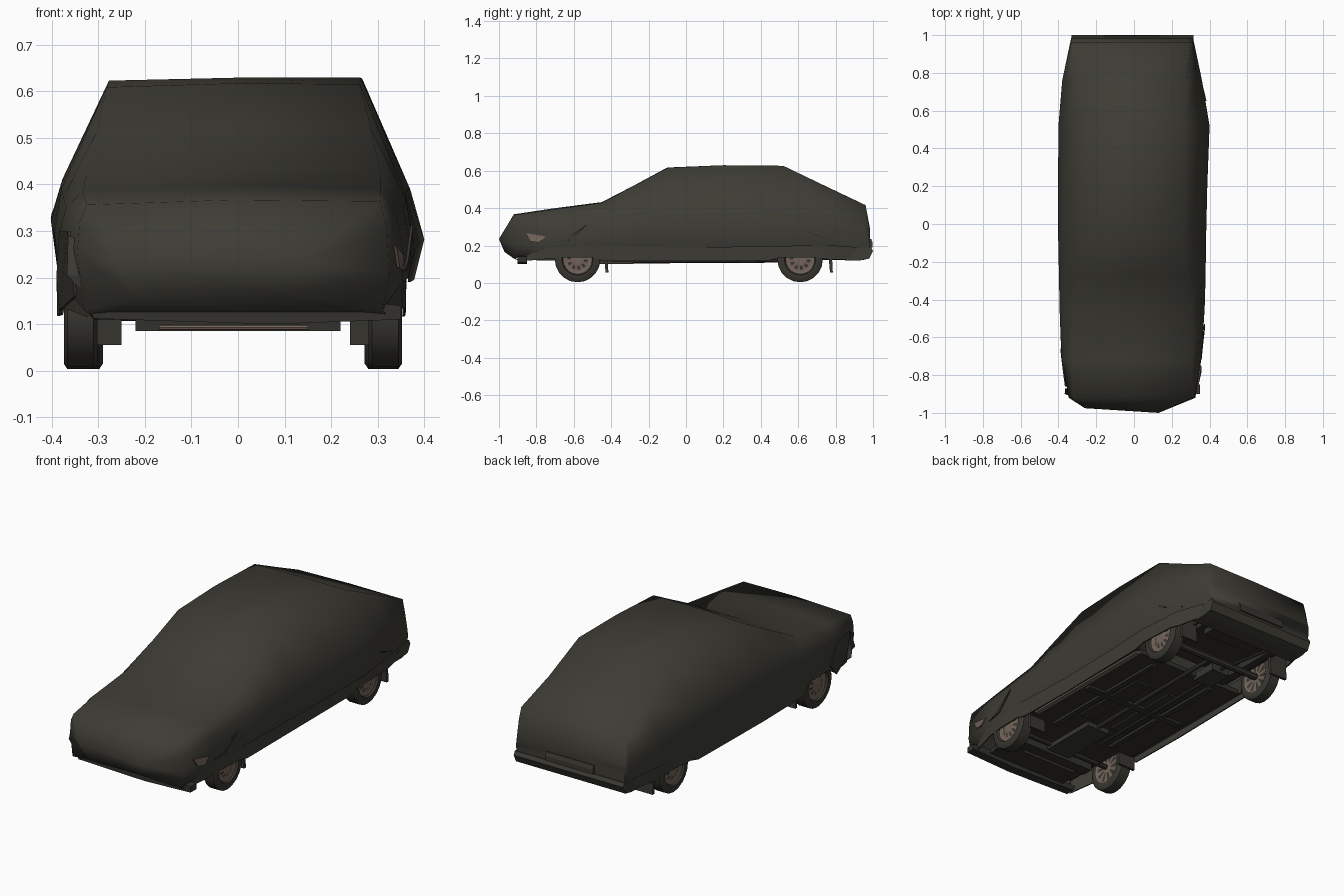
import bpy, bmesh, math
from mathutils import Vector

if "Cube" in bpy.data.objects:
    bpy.data.objects.remove(bpy.data.objects["Cube"])


def material(name, rgb):
    m = bpy.data.materials.new(name)
    m.diffuse_color = (*rgb, 1)
    m.use_nodes = True
    m.node_tree.nodes["Principled BSDF"].inputs["Base Color"].default_value = m.diffuse_color
    return m


CLOTH = material("olive_cloth", (0.047, 0.045, 0.035))
RUBBER = material("dark_rubber", (0.040, 0.038, 0.030))
FLOOR = material("dark_underbody", (0.032, 0.031, 0.025))
METAL = material("dusty_metal", (0.17, 0.125, 0.10))


def make(name, verts, faces, mats, smooth=None):
    me = bpy.data.meshes.new(name)
    me.from_pydata(verts, [], faces)
    bm = bmesh.new()
    bm.from_mesh(me)
    bmesh.ops.recalc_face_normals(bm, faces=bm.faces)
    bm.to_mesh(me)
    bm.free()
    ob = bpy.data.objects.new(name, me)
    bpy.context.collection.objects.link(ob)
    for m in mats:
        me.materials.append(m)
    if smooth:
        bpy.ops.object.select_all(action='DESELECT')
        ob.select_set(True)
        bpy.context.view_layer.objects.active = ob
        bpy.ops.object.shade_smooth_by_angle(angle=math.radians(smooth))
    return ob


def loft(name, a, b, mat):
    """Join two matching outlines into a closed solid."""
    n = len(a)
    f = [tuple(range(n)), tuple(range(2 * n - 1, n - 1, -1))]
    f += [(i, (i + 1) % n, n + (i + 1) % n, n + i) for i in range(n)]
    return make(name, list(a) + list(b), f, [mat])


def prism(name, pts, axis, a, b, mat):
    """Extrude an outline along x (outline in y,z) or y (outline in x,z)."""
    place = (lambda p, d: (d, *p)) if axis == 'x' else (lambda p, d: (p[0], d, p[1]))
    return loft(name, [place(p, a) for p in pts], [place(p, b) for p in pts], mat)


def box(name, x0, x1, y0, y1, z0, z1, mat):
    return prism(name, [(y0, z0), (y1, z0), (y1, z1), (y0, z1)], 'x', x0, x1, mat)


def plate(name, pts, mat, t=.006):
    """Thin panel through 3D points, thickened along x."""
    return loft(name, pts, [(x - t, y, z) for x, y, z in pts], mat)


# Draped cover: y, centre x, then (half width, z) for hem, belt, shoulder, top edge; crown z
SECTIONS = [
    (-0.92, -0.01, (.32, .13), (.335, .23), (.33, .31), (.315, .36), .367),
    (-0.72, -0.014, (.367, .19), (.370, .27), (.355, .34), (.32, .388), .397),
    (-0.45, -0.010, (.376, .20), (.384, .27), (.365, .36), (.315, .425), .432),
    (-0.28, -0.009, (.374, .195), (.388, .28), (.370, .38), (.295, .515), .52),
    (-0.10, -0.010, (.374, .19), (.391, .29), (.370, .39), (.272, .612), .617),
    (0.20, -0.007, (.376, .19), (.395, .30), (.370, .40), (.270, .626), .629),
    (0.52, 0.0, (.378, .195), (.400, .31), (.370, .40), (.267, .623), .626),
    (0.76, -0.01, (.362, .20), (.370, .30), (.345, .39), (.285, .507), .511),
    (0.96, -0.01, (.318, .185), (.328, .28), (.323, .35), (.308, .412), .416),
    (0.985, -0.01, (.318, .185), (.322, .24), (.318, .26), (.308, .28), .28),
]
TILT = (0, -.07, -.03, .012)  # sideways lean of each row
verts, faces = [], []
for y, cx, *side, crown in SECTIONS:
    rows = [(w, z, t) for (w, z), t in zip(side, TILT)]
    ring = [(-w, z - t * w) for w, z, t in rows] + [(0, crown)] + [(w, z + t * w) for w, z, t in rows[::-1]]
    verts += [(cx + x, y, z) for x, z in ring]
N = 9
for s in range(len(SECTIONS) - 1):
    for i in range(N - 1):
        a = s * N + i
        faces.append((a, a + 1, a + N + 1, a + N))
last = (len(SECTIONS) - 1) * N
faces.append(tuple(range(last, last + N)))
# Nose: ridge points A, B, lower edge C, D, tucked edge E, F
A, B, C, D, E, F = range(len(verts), len(verts) + 6)
verts += [(-.26, -.975, .235), (.13, -1, .235), (-.22, -.955, .155), (.10, -.97, .165),
          (-.31, -.87, .11), (.33, -.87, .11)]
faces += [(3, 4, B, A), (4, 5, B), (3, A, 2), (2, A, 1), (1, A, C, 0), (5, 6, B), (6, 7, B),
          (7, 8, D, B), (A, B, D, C), (0, C, E), (C, D, F, E), (D, 8, F)]
make("draped_cover", verts, faces, [CLOTH], 75)


# Lower body panels below the hem: y, left x, right x, left bottom z, right bottom z
LOWER = [(-.89, -.328, .318, .115, .115), (-.72, -.378, .354, .135, .130), (-.66, -.384, .358, .175, .135),
         (-.50, -.386, .363, .175, .135), (-.44, -.388, .363, .120, .118), (-.10, -.392, .360, .118, .116),
         (.44, -.386, .364, .120, .120), (.50, -.382, .363, .135, .135), (.70, -.372, .354, .140, .135),
         (.76, -.364, .346, .125, .125), (.94, -.325, .306, .125, .125)]
for name, ix in (("left_lower_body", 1), ("right_lower_body", 2)):
    s = -1 if ix == 1 else 1
    v = []
    for row in LOWER:
        v += [(row[ix] - s * .002, row[0], .215), (row[ix] - s * .004, row[0], row[ix + 2]),
              (row[ix] - s * .010, row[0], row[ix + 2])]
    f = [(3 * i + k, 3 * i + k + 1, 3 * i + k + 4, 3 * i + k + 3)
         for i in range(len(LOWER) - 1) for k in range(2)]
    make(name, v, f, [CLOTH], 40)

# Bumpers
prism("front_bumper", [(-.32, .14), (-.10, .145), (.12, .155), (.30, .145), (.35, .14),
                       (.35, .11), (.08, .10), (-.10, .105), (-.31, .112)], 'y', -.90, -.85, FLOOR)
prism("rear_bumper", [(.93, .19), (.99, .19), (1.0, .17), (.98, .13), (.93, .12), (.85, .12)],
      'x', -.33, .315, CLOTH)
prism("rear_plate_bracket", [(.97, .235), (.99, .235), (.998, .215), (.998, .19), (.97, .19)],
      'x', -.15, .13, RUBBER)

# Headlamp, cloth creases and front wing lining
plate("headlamp", [(.340, -.86, .268), (.356, -.75, .248), (.357, -.785, .215), (.347, -.83, .222)], METAL)
plate("front_crease", [(.358, -.72, .212), (.366, -.64, .236), (.376, -.53, .312),
                       (.376, -.55, .288), (.367, -.63, .222)], RUBBER)
plate("rear_crease", [(.384, .65, .272), (.377, .68, .268), (.348, .80, .215), (.376, .68, .256)], RUBBER)
plate("left_wing_flap", [(-.360, -.86, .30), (-.378, -.72, .30), (-.384, -.66, .20), (-.378, -.72, .13),
                         (-.345, -.85, .16)], RUBBER)
make("corner_tuck", [(-.367, -.90, .205), (-.285, -.93, .20), (-.32, -.91, .155),
                     (-.365, -.87, .29), (-.335, -.87, .28)],
     [(0, 2, 1), (0, 1, 4, 3), (0, 3, 2)], [RUBBER])

for s in (-1, 1):
    prism("rear_corner_flap", [(.80, .205), (.97, .195), (.98, .135), (.85, .12)],
          'x', s * .310 - .01, s * .320 - .01, RUBBER)
    prism("sill", [(-.45, .21), (.46, .21), (.44, .130), (-.42, .130)],
          'x', s * .335 - .005, s * .350 - .005, RUBBER)
    # Mud flaps
    for y, z in ((-.43, .055), (.77, .055)):
        prism("mud_flap", [(y - .012, .19), (y + .008, .19), (y + .015, z), (y, z)],
              'x', s * .245 - .005, s * .345 - .008, RUBBER)
    # Floor channels, rails and wheel wells
    box("floor_rail", s * .17, s * .20, -.40, .38, .112, .125, FLOOR)
    box("seat_pan", s * .06, s * .15, -.25, .20, .116, .125, FLOOR)
    box("rear_rail", s * .20, s * .235, .40, .92, .14, .175, FLOOR)
    box("wheel_well_wall", s * .24, s * .25, -.80, -.42, .12, .36, FLOOR)
    box("rear_well_wall", s * .25, s * .26, .42, .82, .15, .36, FLOOR)
# Bare metal seam along the right sill
box("sill_seam", .310, .338, -.38, .42, .119, .128, METAL)

# Underbody
box("floor_pan", -.335, .335, -.42, .42, .125, .15, FLOOR)
box("front_subframe", -.24, .24, -.87, -.42, .125, .15, FLOOR)
box("rear_floor", -.25, .25, .42, .93, .20, .22, FLOOR)
box("gearbox", -.07, .07, -.62, -.28, .100, .13, RUBBER)
box("front_crossmember", -.22, .22, -.66, -.60, .085, .125, FLOOR)
box("floor_crossmember", -.30, .30, -.03, .01, .112, .125, FLOOR)
box("spare_well", -.16, .14, .72, .90, .165, .20, FLOOR)
box("silencer", -.17, -.06, .40, .55, .11, .15, RUBBER)


def tube(name, p, q, r, mat, n=8):
    p, q = Vector(p), Vector(q)
    rot = (q - p).to_track_quat('Z', 'Y')
    ring = [rot @ Vector((r * math.cos(2 * math.pi * i / n), r * math.sin(2 * math.pi * i / n), 0))
            for i in range(n)]
    return loft(name, [p + v for v in ring], [q + v for v in ring], mat)


tube("rear_axle", (-.30, .61, .125), (.29, .61, .125), .018, RUBBER)
tube("front_axle", (-.30, -.58, .125), (.29, -.58, .125), .014, RUBBER)
tube("propshaft", (0, -.30, .118), (0, .61, .125), .012, RUBBER)
tube("exhaust_pipe", (-.115, -.40, .112), (-.115, .42, .115), .008, RUBBER)
tube("tail_pipe", (-.115, .55, .13), (-.19, .95, .13), .008, RUBBER)
tube("steering_rod", (-.17, -.68, .093), (.15, -.68, .093), .006, METAL)


# Wheels: lathed around x, bare metal rim with dark vents inside the tyre bead
def wheel(x, y, side, name, n=20):
    # (axial offset from wheel centre, radius), running inner face to outer face
    prof = [(-.030, .03), (-.030, .075), (-.036, .084), (-.036, .110), (-.028, .1215), (.028, .1215),
            (.036, .110), (.036, .084), (.026, .078), (.020, .056), (.028, .036), (.028, .018)]
    v, f = [], []
    for i in range(n):
        a = 2 * math.pi * i / n
        v += [(x + side * d, y + r * math.cos(a), .125 + r * math.sin(a)) for d, r in prof]
    m = len(prof)
    for i in range(n):
        j = (i + 1) % n
        f += [(i * m + k, i * m + k + 1, j * m + k + 1, j * m + k) for k in range(m - 1)]
    f += [tuple(i * m for i in range(n)), tuple(i * m + m - 1 for i in range(n))]
    ob = make(name, v, f, [RUBBER, METAL], 40)
    for p in ob.data.polygons:
        dy, dz = p.center.y - y, p.center.z - .125
        rad = math.hypot(dy, dz)
        vent = .040 < rad < .058 and int(math.degrees(math.atan2(dz, dy)) % 360 // 18) % 2
        p.material_index = int(rad < .080 and not vent)


for s in (-1, 1):
    wheel(s * .327 - .011, -.58, s, "front_wheel")
    wheel(s * .317 - .009, .61, s, "rear_wheel")
